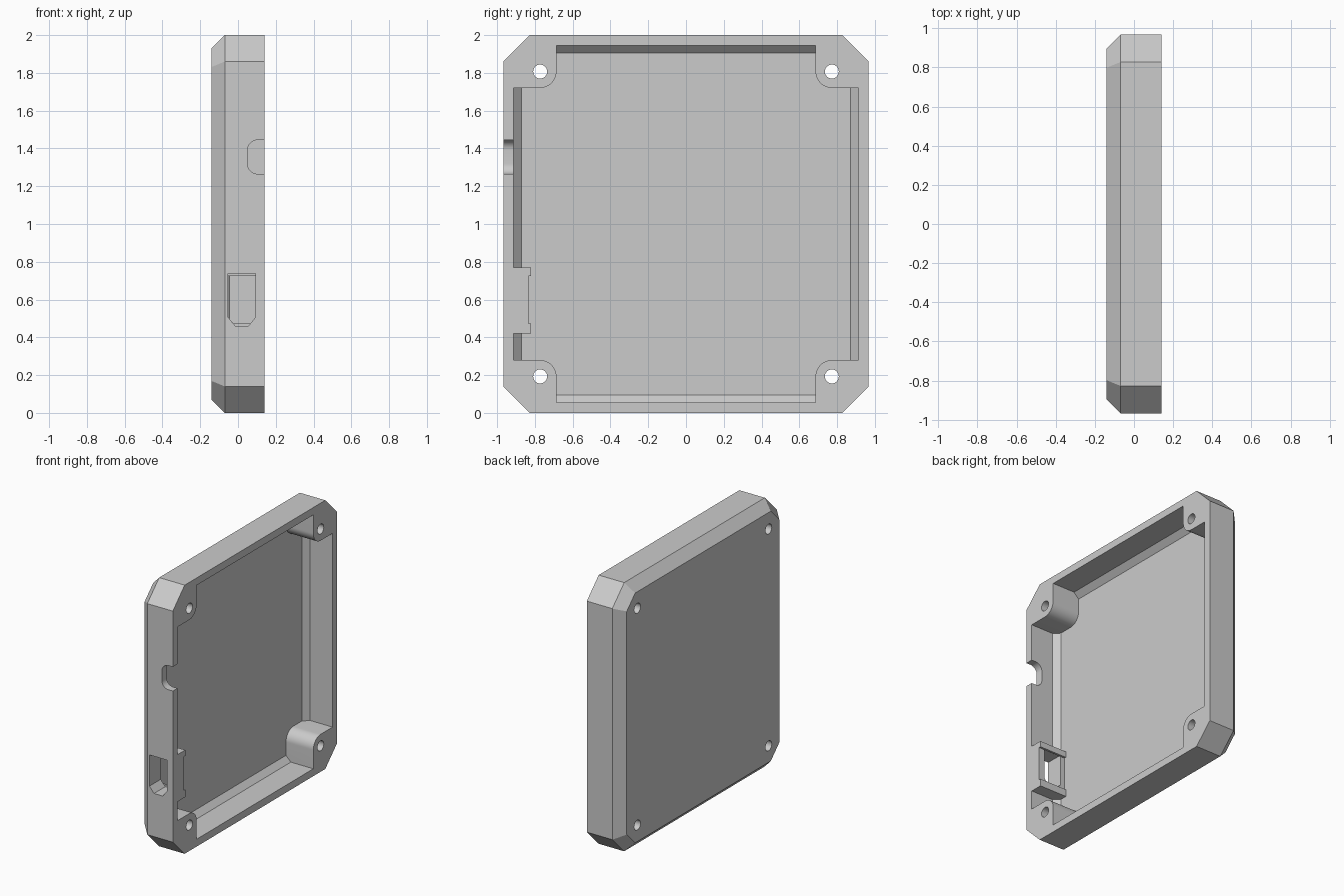
import bpy
import bmesh
from math import cos, sin, pi, radians, sqrt

cube = bpy.data.objects.get("Cube")
if cube:
    bpy.data.objects.remove(cube)

grey = bpy.data.materials.new("plain grey")
grey.use_nodes = True
colour = (0.6, 0.6, 0.6, 1)
grey.diffuse_color = colour
grey.node_tree.nodes["Principled BSDF"].inputs["Base Color"].default_value = colour

HALF_Y, HALF_X, CORNER, BEVEL, WALL = 0.967, 0.14, 0.14, 0.07, 0.055


def loft(name, rings):
    """Closed solid through rings of points that share a vertex count."""
    bm = bmesh.new()
    loops = [[bm.verts.new(p) for p in ring] for ring in rings]
    n = len(loops[0])
    for a, b in zip(loops, loops[1:]):
        for i in range(n):
            bm.faces.new((a[i], a[(i + 1) % n], b[(i + 1) % n], b[i]))
    bm.faces.new(loops[0])
    bm.faces.new(loops[-1])
    bmesh.ops.recalc_face_normals(bm, faces=bm.faces)
    mesh = bpy.data.meshes.new(name)
    bm.to_mesh(mesh)
    bm.free()
    obj = bpy.data.objects.new(name, mesh)
    bpy.context.collection.objects.link(obj)
    mesh.materials.append(grey)
    return obj


def prism_x(name, outline, x0, x1):
    return loft(name, [[(x, y, z) for y, z in outline] for x in (x0, x1)])


def prism_y(name, outline, y0, y1):
    return loft(name, [[(x, y, z) for x, z in outline] for y in (y0, y1)])


def rect(a0, a1, b0, b1):
    return [(a0, b0), (a1, b0), (a1, b1), (a0, b1)]


def arc(cx, cy, r, start, end, steps):
    angles = [start + (end - start) * i / steps for i in range(steps + 1)]
    return [(cx + r * cos(a), cy + r * sin(a)) for a in angles]


def octagon(x, inset):
    """Outer outline moved inward evenly on all eight sides."""
    h, v = HALF_Y - inset, 1 - inset
    c = CORNER - inset * (2 - sqrt(2))
    pts = [(h, v - c), (h - c, v), (c - h, v), (-h, v - c),
           (-h, c - v), (c - h, -v), (h - c, -v), (h, c - v)]
    return [(x, y, z + 1) for y, z in pts]


def cavity_ring(x, inset):
    return [(x, y, z) for y, z in
            rect(inset - HALF_Y, HALF_Y - inset, inset, 2 - inset)]


def cut(target, cutter):
    """Subtract cutter and bake the result."""
    mod = target.modifiers.new("cut", "BOOLEAN")
    mod.operation, mod.solver, mod.object = "DIFFERENCE", "EXACT", cutter
    deps = bpy.context.evaluated_depsgraph_get()
    mesh = bpy.data.meshes.new_from_object(target.evaluated_get(deps))
    target.modifiers.clear()
    target.data = mesh
    bpy.data.objects.remove(cutter)


# Outer shell, bevelled towards the closed face
tray = loft("case_tray", [octagon(HALF_X, 0), octagon(BEVEL - HALF_X, 0),
                          octagon(-HALF_X, BEVEL)])

# Inner space with a sloped foot around the floor
floor = WALL - HALF_X
slope = 0.04
cavity = loft("cavity", [cavity_ring(0.2, WALL), cavity_ring(floor + slope, WALL),
                         cavity_ring(floor, WALL + slope)])

# Rounded screw posts left standing in the four corners
HOLE_Y, HOLE_Z, POST_R = 0.772, 0.807, 0.086
CORNERS = [(sy, sz) for sy in (-1, 1) for sz in (-1, 1)]
for sy, sz in CORNERS:
    profile = arc(HOLE_Y, HOLE_Z, POST_R, pi, 1.5 * pi, 16)
    profile += [(1.1, HOLE_Z - POST_R), (1.1, 1.1), (HOLE_Y - POST_R, 1.1)]
    cut(cavity, prism_x("post", [(sy * y, 1 + sz * z) for y, z in profile], -0.3, 0.3))

# Connector holder on the front wall, with two lips
holder = [(-1.1, 0.42), (-0.82, 0.42), (-0.82, 0.474), (-0.835, 0.474),
          (-0.835, 0.726), (-0.82, 0.726), (-0.82, 0.77), (-1.1, 0.77)]
cut(cavity, prism_x("holder", holder, -0.3, 0.3))
cut(tray, cavity)

# Screw holes
for sy, sz in CORNERS:
    circle = arc(sy * HOLE_Y, 1 + sz * HOLE_Z, 0.037, 0, 2 * pi, 32)[:-1]
    cut(tray, prism_x("screw_hole", circle, -0.3, 0.3))

# Rounded cable notch in the front wall
notch = [(0.3, 1.445)] + arc(0.105, 1.39, 0.055, pi / 2, pi, 12)
notch += arc(0.105, 1.32, 0.055, pi, 1.5 * pi, 12) + [(0.3, 1.265)]
cut(tray, prism_y("cable_notch", notch, -1.1, -0.89))

# Connector port: full shape up to the lips, then open between them
port = [(-0.052, 0.738), (0.092, 0.738), (0.092, 0.506), (0.056, 0.461),
        (-0.015, 0.461), (-0.052, 0.506)]
cut(tray, prism_y("connector_port", port, -1.1, -0.8352))
inner = [(x, min(max(z, 0.4745), 0.7255)) for x, z in port]
inner[3], inner[4] = (0.067, 0.4745), (-0.026, 0.4745)
cut(tray, prism_y("connector_opening", inner, -0.85, -0.8))

# Smooth the rounded parts, keep edges sharp
bpy.ops.object.select_all(action="DESELECT")
tray.select_set(True)
bpy.context.view_layer.objects.active = tray
bpy.ops.object.shade_smooth_by_angle(angle=radians(25))
